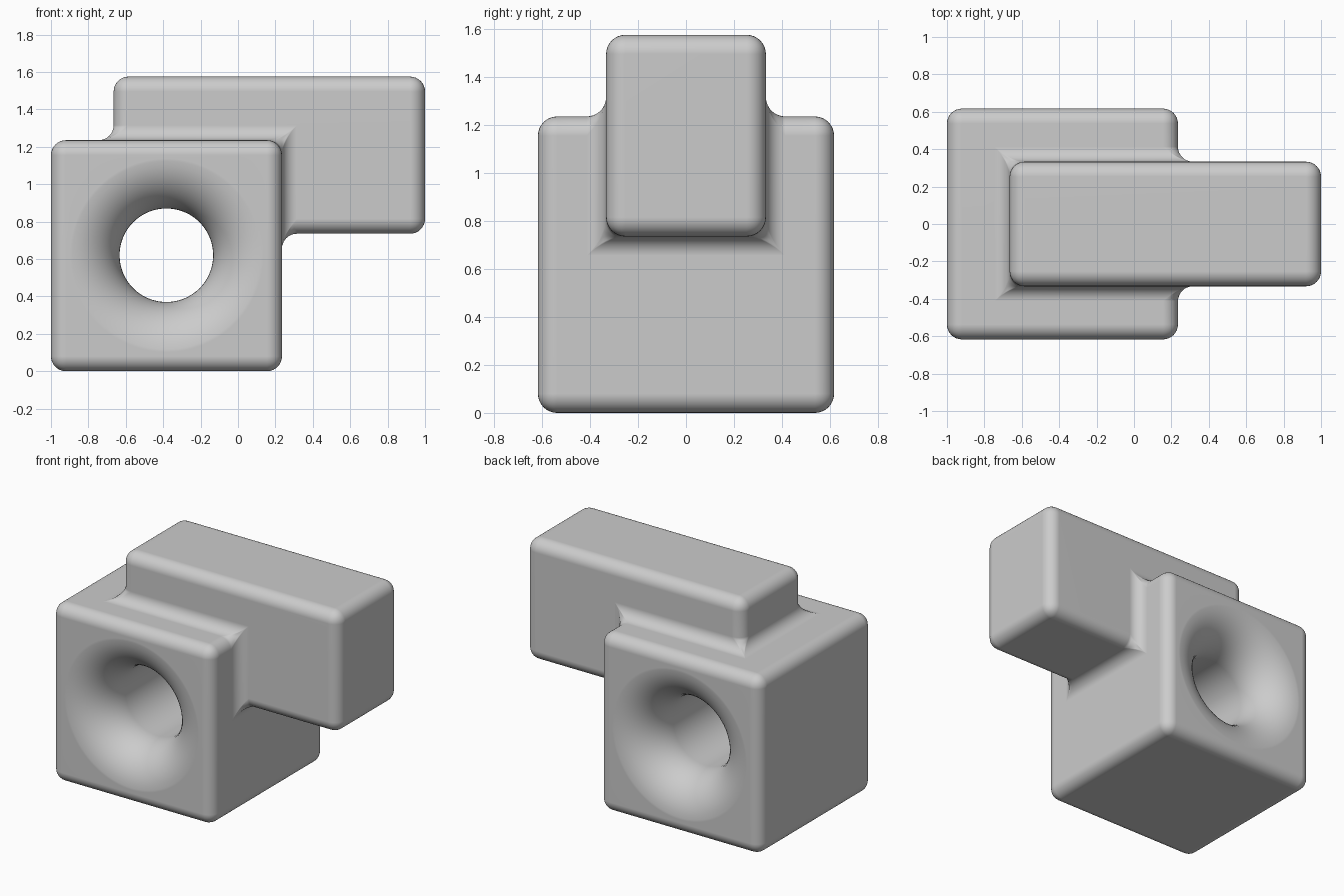
import bpy, bmesh
from math import sin, cos, pi, radians
from mathutils import Matrix, Vector

if "Cube" in bpy.data.objects:
    bpy.data.objects.remove(bpy.data.objects["Cube"])


def finish(bm, name):
    bmesh.ops.recalc_face_normals(bm, faces=bm.faces)
    me = bpy.data.meshes.new(name)
    bm.to_mesh(me)
    bm.free()
    ob = bpy.data.objects.new(name, me)
    bpy.context.collection.objects.link(ob)
    return ob


def box(name, lo, hi):
    lo, hi = Vector(lo), Vector(hi)
    bm = bmesh.new()
    bmesh.ops.create_cube(bm, size=1, matrix=Matrix.Translation((lo + hi) / 2)
                          @ Matrix.Diagonal((*(hi - lo), 1)))
    return finish(bm, name)


def boolean(ob, other, op):
    m = ob.modifiers.new(op.lower(), 'BOOLEAN')
    m.operation, m.object, m.solver = op, other, 'EXACT'


def flared_cutter(name, cx, cz, throat, flare, half, segs=96, steps=14):
    # half profile (radius, y) for the trumpet end, mirrored to the other end
    arc = [(throat + flare * (1 - cos(a)), half - flare * (1 - sin(a)) + 0.001)
           for a in (pi / 2 * i / steps for i in range(steps + 1))]
    end = arc + [(throat + flare, half + 0.1)]
    profile = [(r, -y) for r, y in reversed(end)] + end
    bm = bmesh.new()
    rings = [[bm.verts.new((cx + r * cos(2 * pi * k / segs), y,
                            cz + r * sin(2 * pi * k / segs)))
              for k in range(segs)] for r, y in profile]
    for a, b in zip(rings, rings[1:]):
        for k in range(segs):
            j = (k + 1) % segs
            bm.faces.new((a[k], a[j], b[j], b[k]))
    bm.faces.new(rings[0])
    bm.faces.new(rings[-1])
    return finish(bm, name)


# Cube block with a long bar set into its top and side
block = box("block_with_bar", (-1, -0.617, 0), (0.235, 0.617, 1.235))
bar = box("bar_helper", (-0.665, -0.333, 0.735), (1, 0.333, 1.575))
hole = flared_cutter("hole_cutter", -0.383, 0.62, 0.25, 0.285, 0.617)

# Join, round every edge and inner corner, then cut the flared hole
boolean(block, bar, 'UNION')
bev = block.modifiers.new("round", 'BEVEL')
bev.width, bev.segments = 0.08, 8
bev.limit_method, bev.angle_limit = 'ANGLE', radians(40)
boolean(block, hole, 'DIFFERENCE')

# Apply, then shade smooth
bpy.ops.object.select_all(action='DESELECT')
block.select_set(True)
bpy.context.view_layer.objects.active = block
for m in list(block.modifiers):
    bpy.ops.object.modifier_apply(modifier=m.name)
for helper in (bar, hole):
    bpy.data.objects.remove(helper)
bpy.ops.object.shade_smooth_by_angle(angle=radians(40))
wn = block.modifiers.new("even_shading", 'WEIGHTED_NORMAL')
wn.keep_sharp = True
